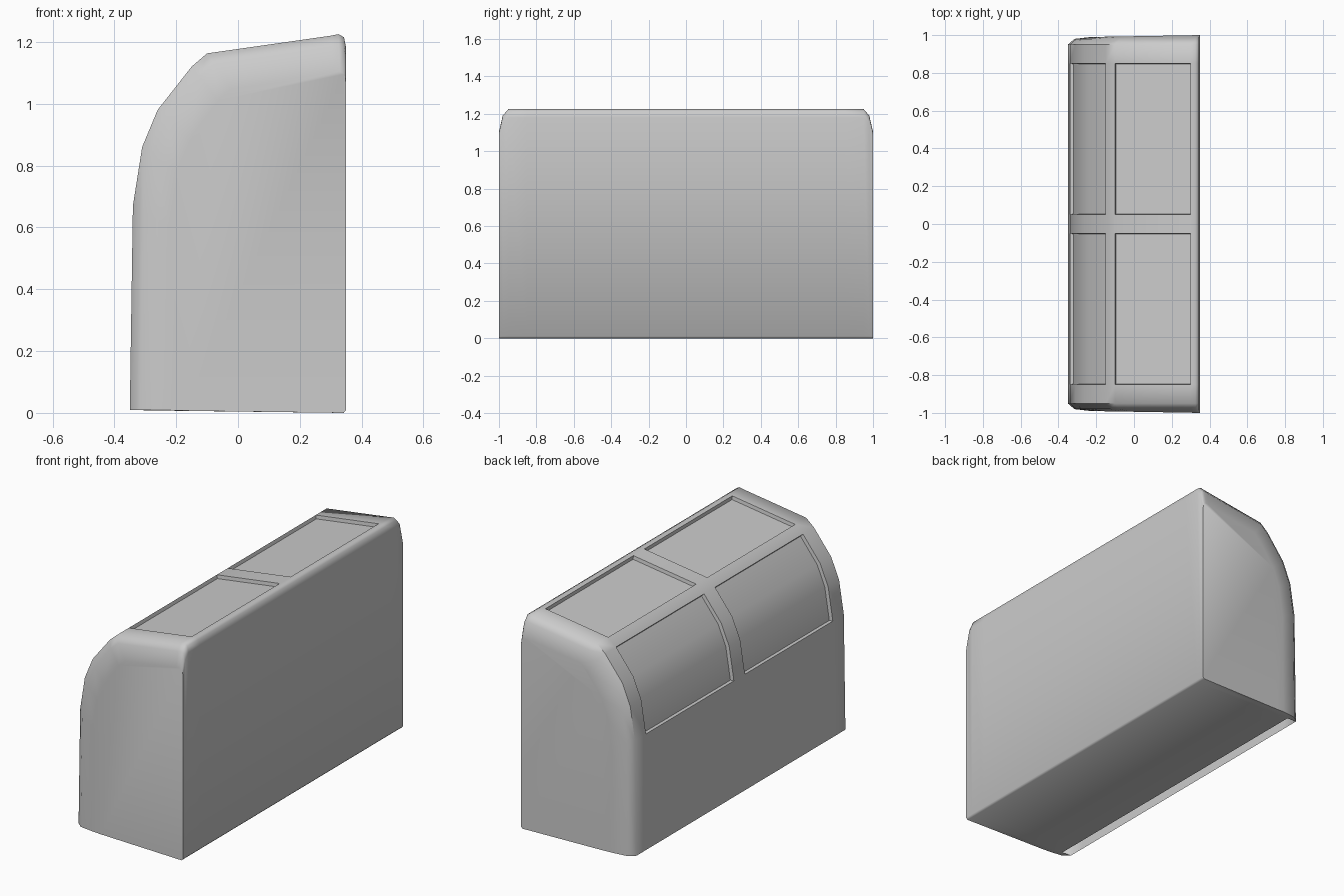
import bpy, bmesh, math

if "Cube" in bpy.data.objects:
    bpy.data.objects.remove(bpy.data.objects["Cube"])

# Cross-section (x, z), from lower back edge over the curved top to the floor
PROFILE = [(-0.35, 0.01), (-0.34, 0.67), (-0.31, 0.86), (-0.26, 0.98),
           (-0.15, 1.12), (-0.10, 1.163), (0.30, 1.22), (0.325, 1.225),
           (0.343, 1.215), (0.35, 1.18), (0.35, 0.01), (0.34, 0.0), (-0.29, 0.008)]
N = len(PROFILE)

# Stations along y: (y, inset of the back and top edges)
half = [(0.05, 0), (0.85, 0), (0.95, 0), (0.98, 0.035), (1.0, 0.12)]
STATIONS = [(-y, d) for y, d in reversed(half)] + half

bm = bmesh.new()


def ring(y, d):
    verts = []
    for x, z in PROFILE:
        px = 0.35 + (x - 0.35) * (1 - d / 0.7)
        pz = z * (1 - d / 1.225)
        taper = 0.012 * (0.35 - px) / 0.7 if abs(y) > 0.99 else 0
        verts.append(bm.verts.new((px, math.copysign(abs(y) - taper, y), pz)))
    return verts


# Lofted shell, leaving the slot open along the back of the floor
rings = [ring(y, d) for y, d in STATIONS]
grid = {}
for j in range(len(rings) - 1):
    for i in range(N):
        if i == N - 1 and 2 <= j <= 6:
            continue
        k = (i + 1) % N
        grid[i, j] = bm.faces.new((rings[j][i], rings[j][k],
                                   rings[j + 1][k], rings[j + 1][i]))
bm.faces.new(rings[0])
bm.faces.new(rings[-1])
bmesh.ops.recalc_face_normals(bm, faces=bm.faces[:])

# Recessed panels: two curved on the back, two flat on the top
flat = []
for j in (3, 5):
    for cols in ((1, 2, 3), (5,)):
        faces = [grid[i, j] for i in cols]
        bmesh.ops.inset_region(bm, faces=faces, thickness=0.003, depth=-0.02,
                               use_even_offset=True, use_boundary=True)

mesh = bpy.data.meshes.new("cabinet_shell")
bm.to_mesh(mesh)
bm.free()
shell = bpy.data.objects.new("cabinet_shell", mesh)
bpy.context.collection.objects.link(shell)
bpy.context.view_layer.objects.active = shell
shell.select_set(True)
bpy.ops.object.shade_smooth_by_angle(angle=math.radians(50))
